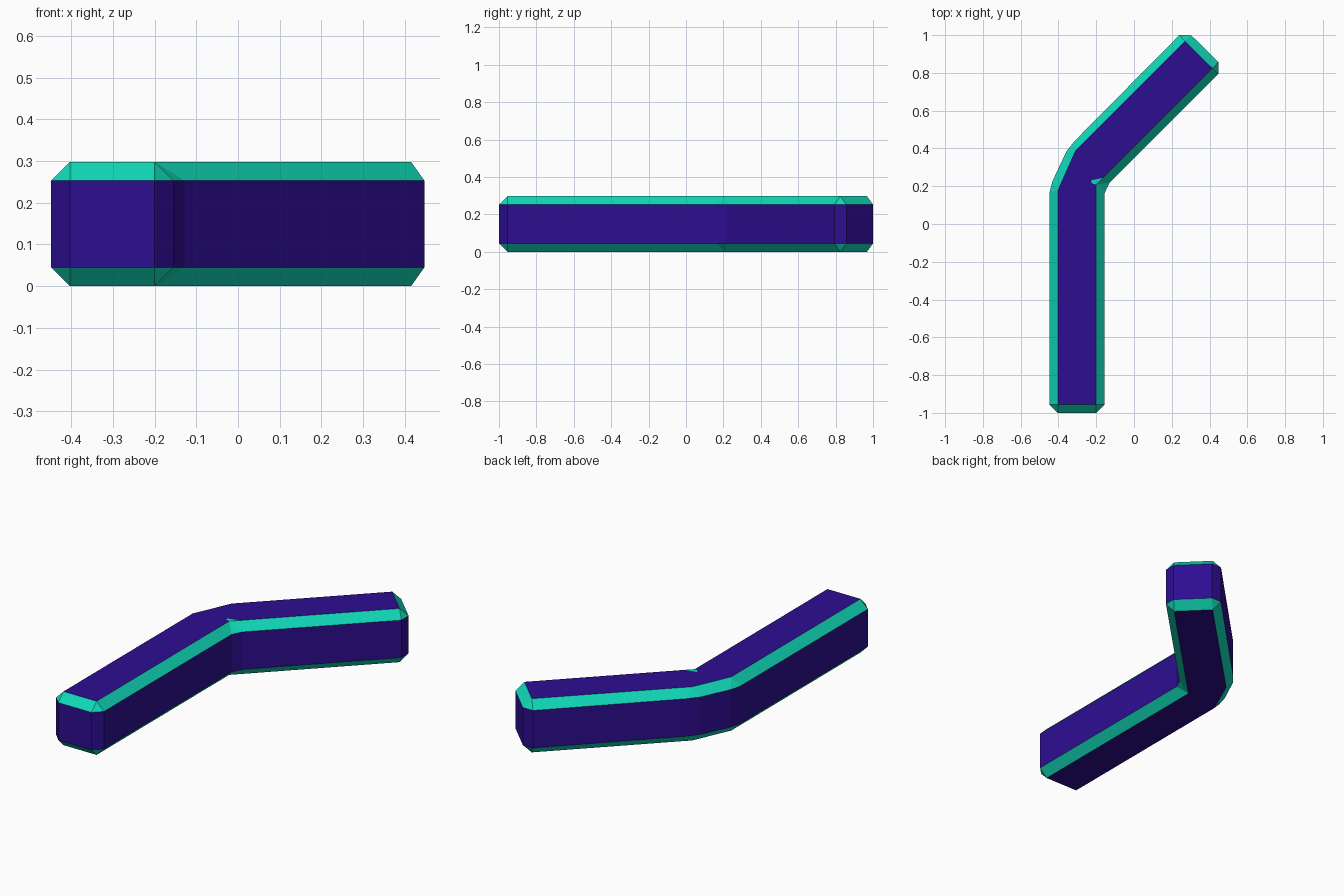
import bpy, bmesh

if "Cube" in bpy.data.objects:
    bpy.data.objects.remove(bpy.data.objects["Cube"])

B, H = 0.045, 0.298  # bevel size, height


def material(name, rgb):
    m = bpy.data.materials.new(name)
    m.diffuse_color = (*rgb, 1)
    m.use_nodes = True
    m.node_tree.nodes["Principled BSDF"].inputs["Base Color"].default_value = m.diffuse_color
    return m


# Each corner: two points of the chamfered outline and one inset point
corners = [
    ((-0.448, -0.955), (-0.403, -1.0), (-0.403, -0.955)),   # near end
    ((-0.200, -1.0), (-0.155, -0.955), (-0.200, -0.955)),
    ((-0.155, 0.165), (-0.128, 0.220), (-0.200, 0.208)),    # inside of bend
    ((0.447, 0.795), (0.447, 0.858), (0.415, 0.824)),       # far end
    ((0.302, 1.0), (0.240, 1.0), (0.270, 0.967)),
    ((-0.312, 0.442), (-0.357, 0.386), (-0.310, 0.387)),    # outside of bend
    ((-0.432, 0.226), (-0.448, 0.164), (-0.403, 0.178)),
]
# Small accent notch in the top face at the inside of the bend
notch = [(-0.222, 0.215), (-0.228, 0.230), (-0.205, 0.236), (-0.165, 0.244)]

bm = bmesh.new()


def ring(points, z):
    return [bm.verts.new((x, y, z)) for x, y in points]


outline = [p for c in corners for p in c[:2]]
inset = [c[2] for c in corners]
low, high = ring(outline, B), ring(outline, H - B)
bottom, top = ring(inset, 0), ring(inset, H)

# Vertical walls
n = len(outline)
for i in range(n):
    j = (i + 1) % n
    bm.faces.new((low[i], low[j], high[j], high[i]))

# Bevel strips with triangular corners
k = len(corners)
for side, cap in ((low, bottom), (high, top)):
    for i in range(k):
        j = (i + 1) % k
        bm.faces.new((side[2 * i], side[2 * i + 1], cap[i]))
        bm.faces.new((side[2 * i + 1], side[2 * j], cap[j], cap[i]))

# Caps, the top one with the notch cut out
bm.faces.new(bottom)
cut = ring(notch, H)
bm.faces.new(top[:3] + cut + top[3:])
notch_face = bm.faces.new([top[2]] + [cut[3], cut[2], cut[1], cut[0]])

bmesh.ops.recalc_face_normals(bm, faces=bm.faces[:])

# Sloped faces take the accent colour
for f in bm.faces:
    f.material_index = int(0.2 < abs(f.normal.z) < 0.95)
notch_face.material_index = 1

mesh = bpy.data.meshes.new("bent_beam")
bm.to_mesh(mesh)
bm.free()
mesh.materials.append(material("deep purple", (0.027, 0.004, 0.285)))
mesh.materials.append(material("turquoise edge", (0.005, 0.69, 0.48)))
beam = bpy.data.objects.new("bent_beam", mesh)
bpy.context.collection.objects.link(beam)
